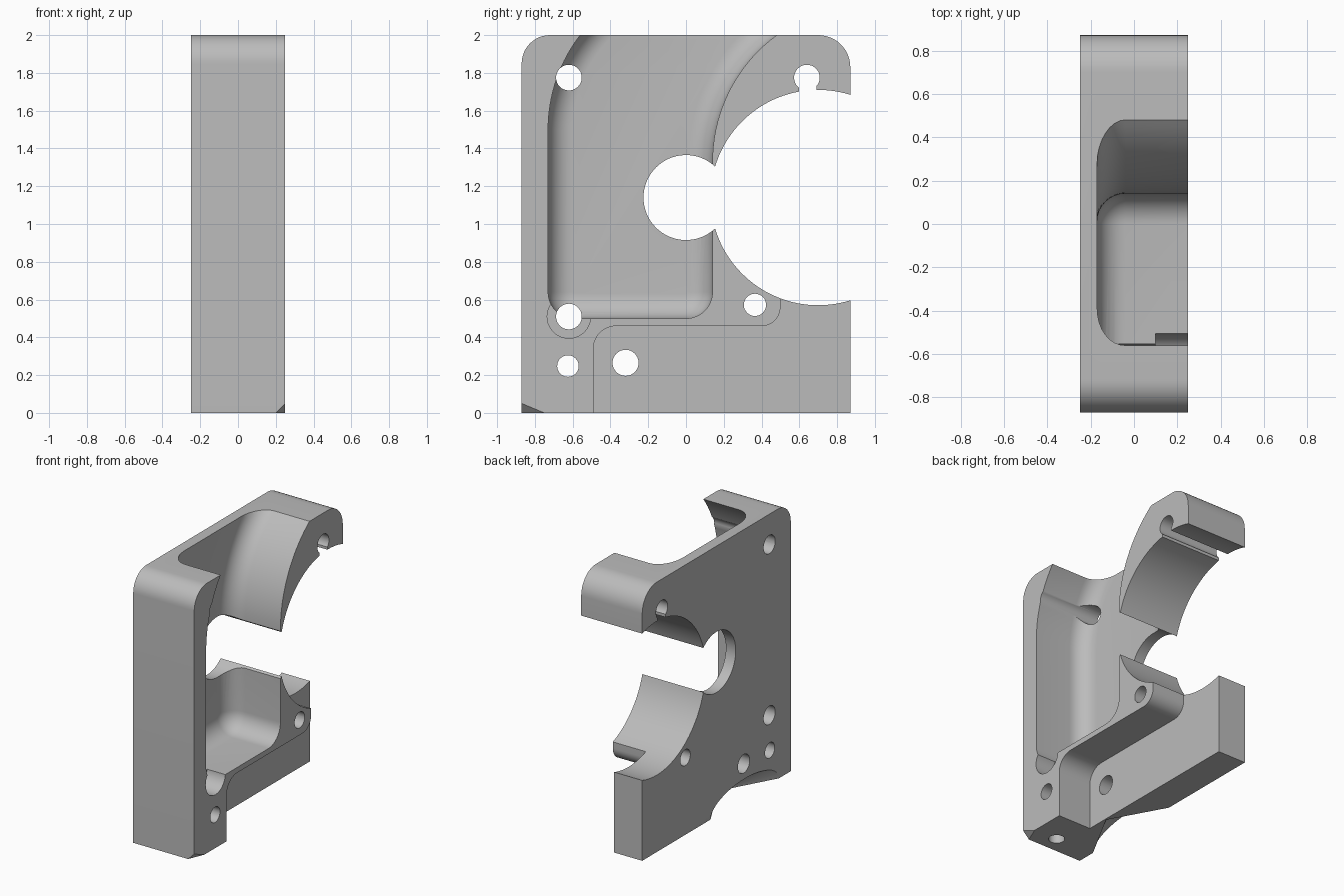
import bpy
import bmesh
from math import sin, cos, pi, radians
from mathutils import Vector

if "Cube" in bpy.data.objects:
    bpy.data.objects.remove(bpy.data.objects["Cube"], do_unlink=True)

grey = bpy.data.materials.new("plain_grey")
grey.use_nodes = True
colour = (0.5, 0.5, 0.5, 1)
grey.diffuse_color = colour
grey.node_tree.nodes["Principled BSDF"].inputs["Base Color"].default_value = colour


def arc(y, z, r, start, end, n=12):
    angles = [radians(start + (end - start) * i / n) for i in range(n + 1)]
    return [(y + r * cos(a), z + r * sin(a)) for a in angles]


def inset(points, d):
    """Move a counter-clockwise outline inward by d."""
    result = []
    for i, p in enumerate(points):
        before, after = points[i - 1], points[(i + 1) % len(points)]
        t = (Vector(after) - Vector(before)).normalized()
        result.append((p[0] - t.y * d, p[1] + t.x * d))
    return result


def finish(name, bm):
    bmesh.ops.recalc_face_normals(bm, faces=bm.faces)
    mesh = bpy.data.meshes.new(name)
    bm.to_mesh(mesh)
    bm.free()
    mesh.materials.append(grey)
    obj = bpy.data.objects.new(name, mesh)
    bpy.context.scene.collection.objects.link(obj)
    return obj


def loft(name, sections):
    """Join (x, outline) sections into a closed solid."""
    bm = bmesh.new()
    rings = [[bm.verts.new((x, y, z)) for y, z in pts] for x, pts in sections]
    n = len(rings[0])
    for a, b in zip(rings, rings[1:]):
        for i in range(n):
            j = (i + 1) % n
            bm.faces.new((a[i], a[j], b[j], b[i]))
    bm.faces.new(rings[0])
    bm.faces.new(rings[-1])
    return finish(name, bm)


def prism(name, points, x0=-0.4, x1=0.4):
    return loft(name, [(x0, points), (x1, points)])


def cut(body, cutter):
    mod = body.modifiers.new("cut", 'BOOLEAN')
    mod.operation = 'DIFFERENCE'
    mod.solver = 'EXACT'
    mod.object = cutter
    bpy.context.view_layer.objects.active = body
    bpy.ops.object.modifier_apply(modifier=mod.name)
    bpy.data.objects.remove(cutter, do_unlink=True)


# Plate outline with the wide side opening and the round throat
outline = [(-0.87, 0), (0.87, 0)]
outline += arc(0.7, 1.14, 0.57, -72.6, -163.3, 32)
outline += arc(0, 1.14, 0.225, -46.8, -313.2, 48)[1:-1]
outline += arc(0.7, 1.14, 0.57, 163.3, 72.6, 32)
outline += arc(0.7, 1.83, 0.17, 0, 90)
outline += arc(-0.72, 1.85, 0.15, 90, 180)
body = prism("bracket_body", outline, -0.25, 0.25)

# Curved pocket with a filleted floor, open at the top
pocket = arc(-0.59, 0.64, 0.14, 180, 270)
pocket += arc(0, 0.64, 0.14, 270, 360)
pocket += arc(0.97, 1.33, 0.83, 180, 120, 20)
pocket += [(0.9, 2.5), (-0.2, 2.5)]
pocket += arc(0.09, 1.5, 0.82, 132, 180, 20)
r = 0.13
sections = [(0.4, pocket)]
for i in range(9):
    a = i / 8 * pi / 2
    sections.append((-0.17 + r * (1 - sin(a)), inset(pocket, r * (1 - cos(a)))))
cut(body, loft("pocket_cutter", sections))

# Recessed lower step
step = [(-0.49, -0.1), (1, -0.1), (1, 1), (0.5, 1)]
step += arc(0.4, 0.56, 0.1, 0, -90) + arc(-0.37, 0.34, 0.12, 90, 180)
cut(body, prism("step_cutter", step, -0.02))

# Through holes, counterbore and the slot under the hook hole
for y, z, radius in [(-0.62, 1.775, 0.068), (-0.62, 0.51, 0.068), (-0.625, 0.248, 0.057),
                     (-0.32, 0.265, 0.069), (0.365, 0.572, 0.059), (0.64, 1.775, 0.068)]:
    cut(body, prism("hole_cutter", arc(y, z, radius, 0, 360, 32)[:-1]))
cut(body, prism("counterbore_cutter", arc(-0.62, 0.51, 0.115, 0, 360, 40)[:-1], 0.1))
cut(body, prism("slot_cutter", [(0.597, 1.6), (0.69, 1.6), (0.69, 1.76), (0.597, 1.76)]))

# Cone-shaped clearance under the back face
cone = []
for x, s in [(-0.36, 1.5), (-0.03, 0.003)]:
    ring = arc(0, 0, 1, 0, 360, 48)[:-1]
    cone.append((x, [(-0.33 + 0.4 * s * y, 0.15 * s * z) for y, z in ring]))
cut(body, loft("clearance_cutter", cone))

# Vertical screw hole in the base of the column
bm = bmesh.new()
bmesh.ops.create_cone(bm, cap_ends=True, segments=32, radius1=0.055, radius2=0.055, depth=0.4)
bmesh.ops.translate(bm, verts=bm.verts, vec=(0.06, -0.745, 0))
cut(body, finish("base_hole_cutter", bm))

# Clipped lower corner
corner = [Vector(p) for p in [(0.2, -0.87, 0), (0.25, -0.87, 0.05), (0.25, -0.75, 0)]]
middle = sum(corner, Vector()) / 3
bm = bmesh.new()
for p in [middle + (c - middle) * 4 for c in corner] + [Vector((0.5, -1, -0.25))]:
    bm.verts.new(p)
bmesh.ops.convex_hull(bm, input=bm.verts)
cut(body, finish("corner_cutter", bm))

# Smooth curved walls, crisp edges
bpy.ops.object.select_all(action='DESELECT')
body.select_set(True)
bpy.context.view_layer.objects.active = body
bpy.ops.object.shade_smooth_by_angle(angle=radians(30))
